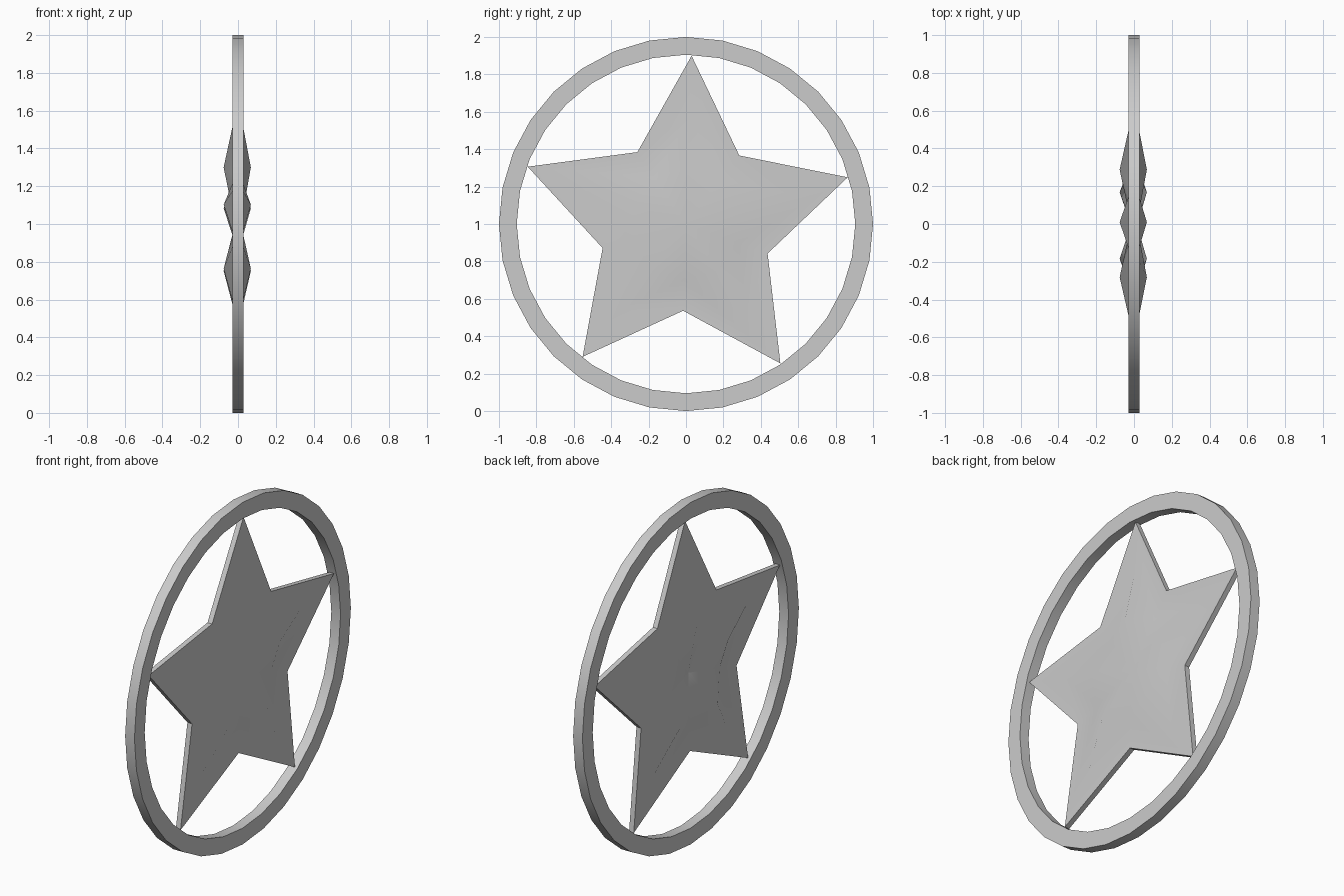
import bpy, bmesh, math

cube = bpy.data.objects.get("Cube")
if cube:
    bpy.data.objects.remove(cube, do_unlink=True)

grey = bpy.data.materials.new("plain_grey")
grey.use_nodes = True
colour = (0.6, 0.6, 0.6, 1)
grey.diffuse_color = colour
grey.node_tree.nodes["Principled BSDF"].inputs["Base Color"].default_value = colour


def polar(radius, degrees, x):
    """Point in the upright disc plane, measured clockwise from the top."""
    a = math.radians(degrees)
    return (x, radius * math.sin(a), 1 + radius * math.cos(a))


def finish(name, bm):
    bmesh.ops.recalc_face_normals(bm, faces=bm.faces)
    mesh = bpy.data.meshes.new(name)
    bm.to_mesh(mesh)
    bm.free()
    mesh.materials.append(grey)
    obj = bpy.data.objects.new(name, mesh)
    bpy.context.collection.objects.link(obj)
    bpy.ops.object.select_all(action='DESELECT')
    obj.select_set(True)
    bpy.context.view_layer.objects.active = obj
    bpy.ops.object.shade_smooth_by_angle(angle=math.radians(35))


# Outer ring: a rectangular section swept round the disc
SEGMENTS = 32
section = [(1.0, 0.03), (1.0, -0.03), (0.905, -0.03), (0.905, 0.03)]
bm = bmesh.new()
loops = [[bm.verts.new(polar(r, 360 * i / SEGMENTS, x)) for r, x in section]
         for i in range(SEGMENTS)]
for i in range(SEGMENTS):
    a, b = loops[i - 1], loops[i]
    for j in range(4):
        bm.faces.new((a[j - 1], a[j], b[j], b[j - 1]))
finish("outer_ring", bm)

# Star: thin plate with a raised, faceted smaller star on each side
TILT, PLATE = 1.9, 0.015
bm = bmesh.new()
rims = []
for side, peak_height in ((1, 0.068), (-1, 0.076)):
    x = side * PLATE
    angles = [TILT + 36 * i for i in range(10)]
    rim = [bm.verts.new(polar((0.9, 0.464)[i % 2], a, x)) for i, a in enumerate(angles)]
    inner = [bm.verts.new(polar((0.58, 0.3)[i % 2], a, x)) for i, a in enumerate(angles)]
    peaks = [bm.verts.new(polar(0.3, a, side * peak_height)) for a in angles[::2]]
    centre = bm.verts.new((x, 0, 1))
    for i in range(10):
        bm.faces.new((rim[i - 1], rim[i], inner[i], inner[i - 1]))
    for k, peak in enumerate(peaks):
        tip = inner[2 * k]
        for valley in (inner[2 * k - 1], inner[2 * k + 1]):
            bm.faces.new((tip, valley, peak))
            bm.faces.new((peak, valley, centre))
    rims.append(rim)
front, back = rims
for i in range(10):
    bm.faces.new((front[i - 1], front[i], back[i], back[i - 1]))
finish("faceted_star", bm)
